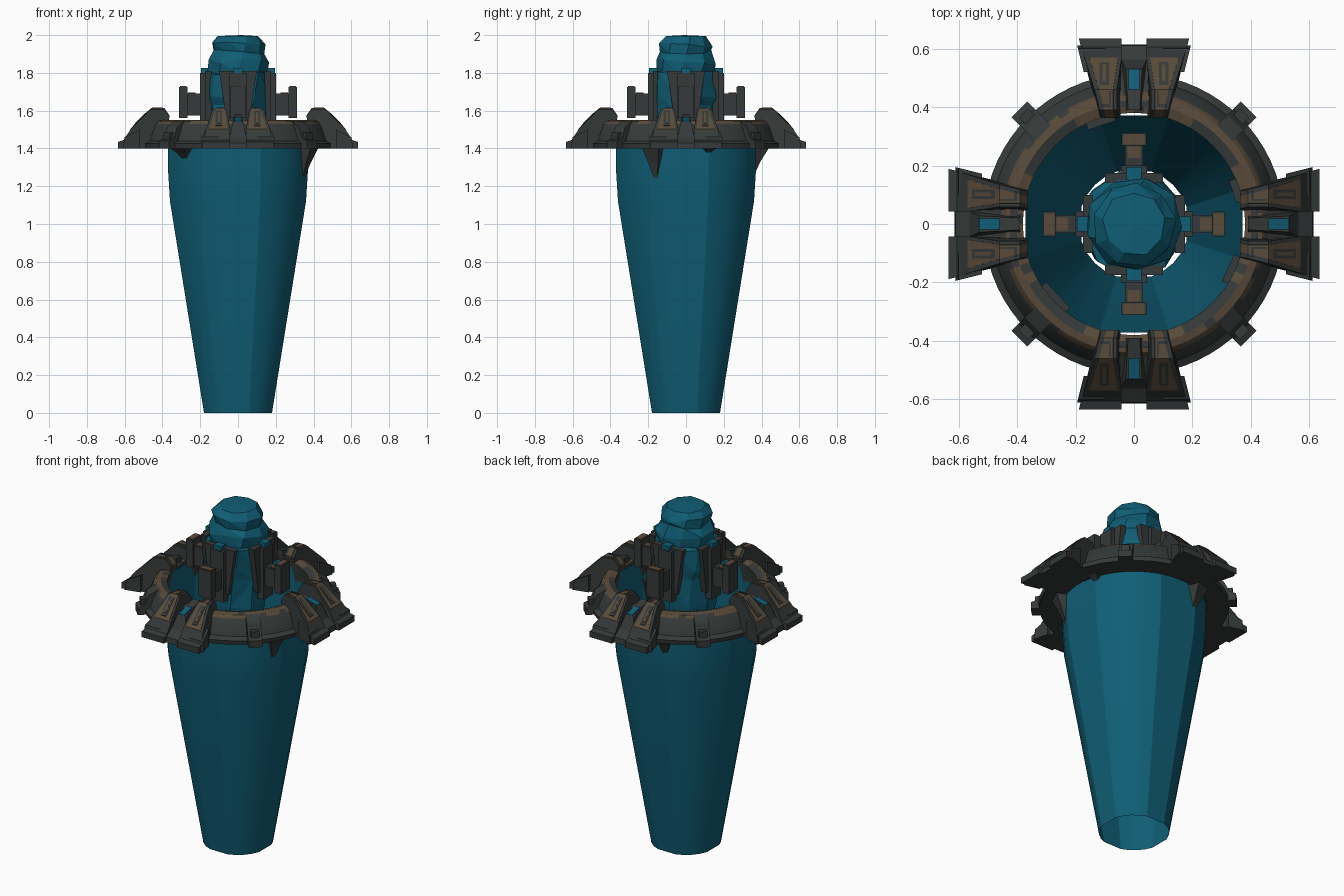
import bpy, bmesh, math, random
from math import sin, cos, pi, radians

random.seed(4)
if "Cube" in bpy.data.objects:
    bpy.data.objects.remove(bpy.data.objects["Cube"], do_unlink=True)


def material(name, rgb):
    m = bpy.data.materials.new(name)
    m.use_nodes = True
    m.diffuse_color = (*rgb, 1)
    bsdf = next(n for n in m.node_tree.nodes if n.type == 'BSDF_PRINCIPLED')
    bsdf.inputs["Base Color"].default_value = (*rgb, 1)
    bsdf.inputs["Roughness"].default_value = 0.7
    return m


TEAL = material("deep_teal", (0.005, 0.112, 0.18))
GREY = material("dark_stone", (0.036, 0.042, 0.041))
BROWN = material("bronze", (0.10, 0.07, 0.042))


def add(name, verts, faces, mats, angle=0.0, fix=True):
    mesh = bpy.data.meshes.new(name)
    mesh.from_pydata(verts, [], faces)
    if fix:
        bm = bmesh.new()
        bm.from_mesh(mesh)
        bmesh.ops.recalc_face_normals(bm, faces=bm.faces)
        bm.to_mesh(mesh)
        bm.free()
    for m in mats:
        mesh.materials.append(m)
    ob = bpy.data.objects.new(name, mesh)
    ob.rotation_euler.z = angle
    bpy.context.collection.objects.link(ob)
    return ob


def smooth(ob, degrees):
    bpy.ops.object.select_all(action='DESELECT')
    ob.select_set(True)
    bpy.context.view_layer.objects.active = ob
    bpy.ops.object.shade_smooth_by_angle(angle=radians(degrees))


def loft_faces(rows, cols):
    return [(i * cols + j, i * cols + (j + 1) % cols,
             (i + 1) * cols + (j + 1) % cols, (i + 1) * cols + j)
            for i in range(rows - 1) for j in range(cols)]


def prism(name, profile, t0, t1, mat, angle, side=1):
    """Radial (r, z) profile swept sideways from t0(r, z) to t1(r, z)."""
    f0 = t0 if callable(t0) else lambda r, z: t0
    f1 = t1 if callable(t1) else lambda r, z: t1
    n = len(profile)
    verts = [(r, side * f(r, z), z) for f in (f0, f1) for r, z in profile]
    faces = loft_faces(2, n) + [tuple(range(n)), tuple(range(n, 2 * n))]
    return add(name, verts, faces, [mat], angle)


def block(name, r0, r1, half, z0, z1, mat, angle):
    return prism(name, [(r0, z0), (r1, z0), (r1, z1), (r0, z1)],
                 -half, half, mat, angle)


def strip(name, path, t0, t1, h, mat, angle, side):
    """Thin plate following a path over a surface."""
    prof = [(r, z + h) for r, z in path] + [(r, z - 0.004) for r, z in reversed(path)]
    return prism(name, prof, t0, t1, mat, angle, side)


# Tapered open shell: flat panels on the four axes, rounded quarters between
angles = [q * pi / 2 + radians(18 + 13.5 * k) for q in range(4) for k in range(5)]
levels = [(0.18, 0), (0.36, 1.12), (0.37, 1.28), (0.372, 1.53)]
verts = [(d / cos(radians(18)) * cos(a), d / cos(radians(18)) * sin(a), z)
         for d, z in levels for a in angles]
shell = add("tapered_shell", verts, loft_faces(len(levels), len(angles)), [TEAL], fix=False)
smooth(shell, 20)

# Heavy collar ring, bronze on top with stone patches at the diagonals
N = 72
ring_prof = [(0.392, 1.40), (0.51, 1.40), (0.515, 1.425), (0.49, 1.44), (0.455, 1.53),
             (0.44, 1.545), (0.415, 1.55), (0.38, 1.54), (0.385, 1.48)]
P = len(ring_prof)
verts = [(r * cos(2 * pi * i / N), r * sin(2 * pi * i / N), z)
         for i in range(N) for r, z in ring_prof]
faces = [(i * P + j, ((i + 1) % N) * P + j,
          ((i + 1) % N) * P + (j + 1) % P, i * P + (j + 1) % P)
         for i in range(N) for j in range(P)]
ring = add("collar_ring", verts, faces, [GREY, BROWN])
for p in ring.data.polygons:
    x, y, z = p.center
    off = abs(math.degrees(math.atan2(y, x)) % 90 - 45)
    radius = math.hypot(x, y)
    if p.normal.z > 0.6 and z > 1.53:
        worn = off < 14 and radius < 0.41 or random.random() < 0.08
        p.material_index = 0 if worn else 1
smooth(ring, 25)

# Rough faceted core
S = 9
core_levels = [(0.05, 1.12), (0.13, 1.25), (0.165, 1.45), (0.165, 1.62), (0.18, 1.68),
               (0.18, 1.79), (0.16, 1.80), (0.165, 1.86), (0.14, 1.91), (0.145, 1.95),
               (0.11, 1.995)]
verts = []
for i, (r, z) in enumerate(core_levels):
    for j in range(S):
        a = 2 * pi * j / S + i * 0.09
        k = r * random.uniform(0.94, 1.04)
        dz = 0 if i == len(core_levels) - 1 else random.uniform(-0.014, 0.014)
        verts.append((k * cos(a), k * sin(a), z + dz))
top = len(verts)
verts += [(0.015, -0.01, 2.0), (0, 0, 1.08)]
faces = loft_faces(len(core_levels), S)
last = top - S
for j in range(S):
    faces += [(last + j, last + (j + 1) % S, top), ((j + 1) % S, j, top + 1)]
core = add("rough_core", verts, faces, [TEAL])
# split the quads so the rock reads as irregular facets
bm = bmesh.new()
bm.from_mesh(core.data)
bmesh.ops.triangulate(bm, faces=bm.faces)
bm.to_mesh(core.data)
bm.free()

# Clamp wing profile and its widening plan
wing_prof = [(0.395, 1.40), (0.635, 1.40), (0.635, 1.435), (0.605, 1.445), (0.57, 1.50),
             (0.545, 1.525), (0.515, 1.555), (0.46, 1.61), (0.39, 1.61), (0.362, 1.57),
             (0.37, 1.53), (0.395, 1.53)]
panel_path = wing_prof[4:10]


def wing_out(r, z):
    return 0.125 + (r - 0.38) * 0.25 - max(0, z - 1.45) * 0.06


def wing_in(r, z):
    return 0.042 + max(0, z - 1.5) * 0.15


for q in range(4):
    A = q * pi / 2
    for s in (1, -1):
        tag = f"{q}_{'a' if s > 0 else 'b'}"
        prism("clamp_wing_" + tag, wing_prof, wing_in, wing_out, GREY, A, s)
        # raised foot rim along the outer end
        prism("wing_foot_" + tag, [(0.52, 1.40), (0.61, 1.40), (0.60, 1.46), (0.52, 1.50)],
              0.10, lambda r, z: wing_out(r, 1.4) + 0.012, GREY, A, s)
        # bronze facing with dark recess lines
        strip("bronze_panel_" + tag, panel_path, lambda r, z: wing_in(r, z) + 0.012,
              lambda r, z: wing_out(r, z) - 0.016, 0.004, BROWN, A, s)
        strip("panel_recess_" + tag, [(0.555, 1.515), (0.545, 1.525), (0.515, 1.555), (0.475, 1.595)],
              0.085, 0.118, 0.007, GREY, A, s)
        strip("recess_tongue_" + tag, [(0.545, 1.525), (0.515, 1.555), (0.49, 1.58)],
              0.096, 0.107, 0.009, BROWN, A, s)
        strip("panel_hook_" + tag, [(0.455, 1.61), (0.40, 1.61)],
              0.078, 0.086, 0.007, GREY, A, s)
        strip("panel_hook_foot_" + tag, [(0.41, 1.61), (0.40, 1.61)],
              0.078, 0.112, 0.007, GREY, A, s)
    # sloped bridge, ridge and gem between the wings
    prism(f"clamp_bridge_{q}", [(0.40, 1.40), (0.615, 1.40), (0.61, 1.43), (0.55, 1.47),
                                (0.42, 1.55), (0.40, 1.55)], -0.06, 0.06, GREY, A)
    prism(f"clamp_ridge_{q}", [(0.39, 1.50), (0.58, 1.42), (0.53, 1.54), (0.46, 1.56), (0.39, 1.58)],
          lambda r, z: -0.02 - (1.58 - z) * 0.2, lambda r, z: 0.02 + (1.58 - z) * 0.2, GREY, A)
    strip(f"clamp_gem_{q}", [(0.53, 1.54), (0.46, 1.56)], -0.018, 0.018, 0.006, TEAL, A, 1)

    # Stepped bracket holding the core
    prism(f"bracket_plate_{q}", [(0.14, 1.54), (0.175, 1.54), (0.175, 1.81), (0.14, 1.81)],
          lambda r, z: -0.06 if z < 1.6 else -0.1, lambda r, z: 0.06 if z < 1.6 else 0.1, GREY, A)
    block(f"bracket_spine_{q}", 0.16, 0.20, 0.045, 1.50, 1.80, GREY, A)
    block(f"bracket_key_{q}", 0.15, 0.195, 0.025, 1.79, 1.825, TEAL, A)
    block(f"bracket_arm_{q}", 0.19, 0.27, 0.03, 1.575, 1.69, GREY, A)
    block(f"arm_trim_{q}", 0.225, 0.265, 0.022, 1.685, 1.695, BROWN, A)
    block(f"bracket_post_{q}", 0.268, 0.312, 0.042, 1.56, 1.725, GREY, A)
    block(f"post_cap_{q}", 0.272, 0.308, 0.036, 1.72, 1.73, BROWN, A)

    # Small lugs on the ring's diagonals
    D = A + pi / 4
    prism(f"ring_lug_{q}", [(0.44, 1.40), (0.555, 1.40), (0.555, 1.44), (0.52, 1.455),
                            (0.49, 1.515), (0.44, 1.545)], -0.038, 0.038, GREY, D)
    block(f"lug_step_{q}", 0.50, 0.535, 0.022, 1.43, 1.485, GREY, D)

# Broken stone fangs hanging below the ring
for i, (deg, length, width) in enumerate([(-25, 0.2, 0.05), (223, 0.08, 0.06),
                                          (108, 0.16, 0.05), (18, 0.04, 0.04)]):
    def half(r, z, L=length, w=width):
        return w * max(0.08, 1 - (1.41 - z) / L)
    prism(f"hanging_fang_{i}", [(0.355, 1.41), (0.45, 1.41), (0.41, 1.41 - length * 0.45),
                                (0.372, 1.41 - length)],
          lambda r, z: -half(r, z), half, GREY, radians(deg))
